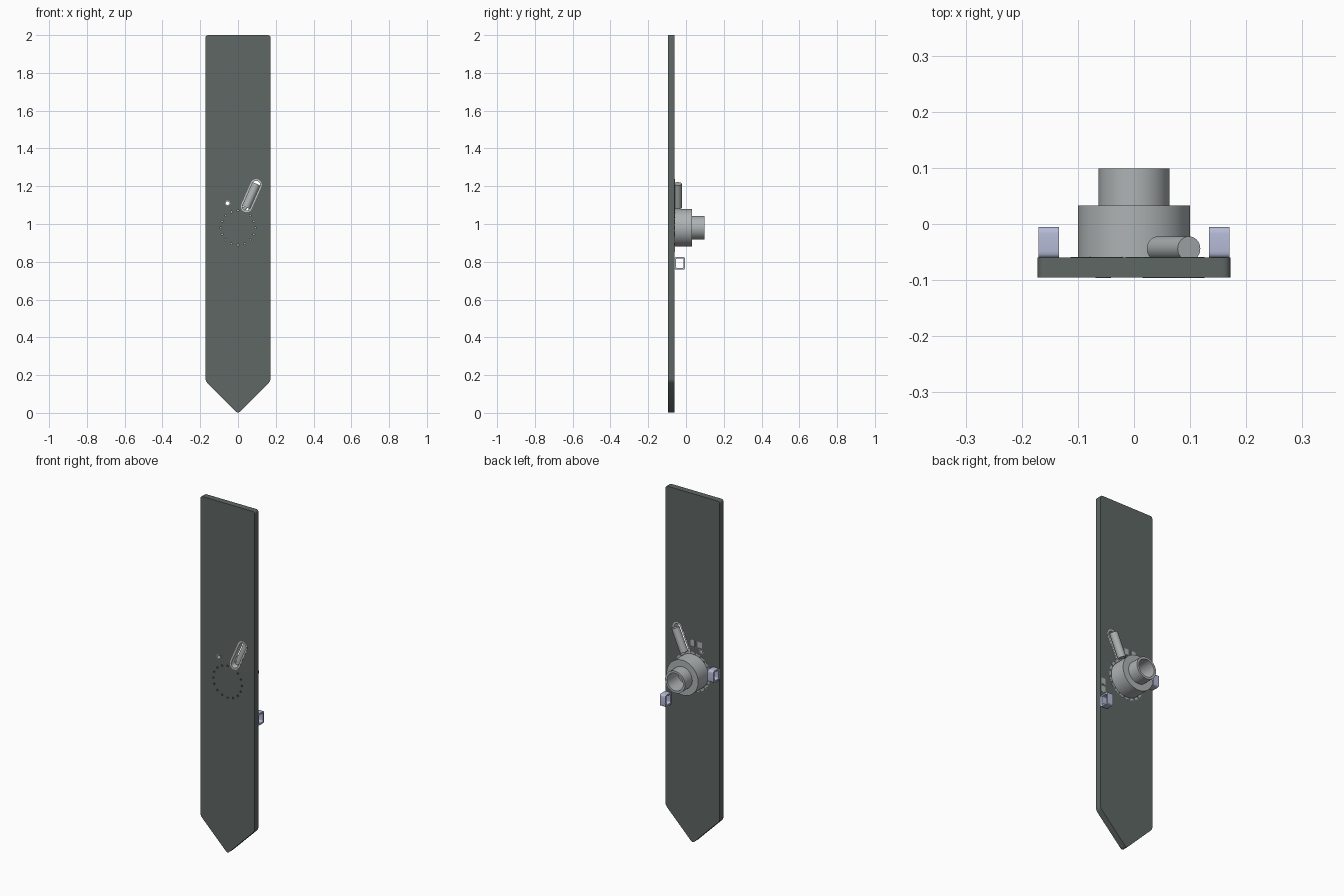
import bpy, bmesh
from math import sin, cos, pi, atan2, hypot
from mathutils import Vector

cube = bpy.data.objects.get("Cube")
if cube:
    bpy.data.objects.remove(cube)


def material(name, rgb):
    m = bpy.data.materials.new(name)
    m.use_nodes = True
    m.diffuse_color = (*rgb, 1)
    m.node_tree.nodes["Principled BSDF"].inputs["Base Color"].default_value = (*rgb, 1)
    return m


DARK = material("dark green grey", (0.112, 0.135, 0.128))
STEEL = material("steel grey", (0.42, 0.45, 0.455))
TRIM = material("light grey", (0.55, 0.56, 0.56))
LILAC = material("pale lilac", (0.47, 0.50, 0.68))


def finish(name, bm, mat, smooth=True):
    bmesh.ops.recalc_face_normals(bm, faces=bm.faces)
    mesh = bpy.data.meshes.new(name)
    bm.to_mesh(mesh)
    bm.free()
    mesh.materials.append(mat)
    obj = bpy.data.objects.new(name, mesh)
    bpy.context.collection.objects.link(obj)
    if smooth:
        bpy.ops.object.select_all(action='DESELECT')
        obj.select_set(True)
        bpy.context.view_layer.objects.active = obj
        bpy.ops.object.shade_smooth_by_angle(angle=0.6)


def extrude(bm, outer, lo, hi, inner=None, axis="y"):
    """Extrude a 2D outline, with an optional matching inner outline as a hole."""
    def loop(points, d):
        return [bm.verts.new((a, d, b) if axis == "y" else (d, a, b)) for a, b in points]

    def bridge(p, q):
        for i in range(len(p)):
            j = (i + 1) % len(p)
            bm.faces.new((p[i], p[j], q[j], q[i]))

    a, b = loop(outer, lo), loop(outer, hi)
    bridge(a, b)
    if inner:
        c, d = loop(inner, lo), loop(inner, hi)
        bridge(c, d)
        bridge(a, c)
        bridge(b, d)
    else:
        bm.faces.new(a)
        bm.faces.new(b)


def prism(name, outer, lo, hi, mat, inner=None, axis="y"):
    bm = bmesh.new()
    extrude(bm, outer, lo, hi, inner, axis)
    finish(name, bm, mat)


def circle(x, z, r, n=16):
    return [(x + r * cos(2 * pi * i / n), z + r * sin(2 * pi * i / n)) for i in range(n)]


def stadium(p, q, r, n=12):
    t = atan2(q[1] - p[1], q[0] - p[0])
    pts = []
    for c, start in ((q, t - pi / 2), (p, t + pi / 2)):
        pts += [(c[0] + r * cos(start + pi * i / n), c[1] + r * sin(start + pi * i / n))
                for i in range(n + 1)]
    return pts


def rounded(corners, radius, n=4):
    """Round each corner of an outline with a short curve."""
    pts = []
    for i, c in enumerate(corners):
        c = Vector(c)
        a = c + (Vector(corners[i - 1]) - c).normalized() * radius
        b = c + (Vector(corners[(i + 1) % len(corners)]) - c).normalized() * radius
        for k in range(n + 1):
            t = k / n
            pts.append(tuple(a * (1 - t) ** 2 + c * 2 * t * (1 - t) + b * t * t))
    return pts


def box_outline(u, v, w, h):
    return [(u - w / 2, v - h / 2), (u + w / 2, v - h / 2),
            (u + w / 2, v + h / 2), (u - w / 2, v + h / 2)]


FRONT, BACK, HUB_Z = -0.095, -0.06, 0.98
SLOT_LOW, SLOT_HIGH = (0.045, 1.092), (0.096, 1.208)
PIN = (-0.055, 1.11)

# Long pointed plate, with a slot, a pin hole and a ring of small holes
outlines = [rounded([(-0.172, 2), (-0.172, 0.168), (0, -0.004), (0.172, 0.168), (0.172, 2)], 0.015),
            stadium(SLOT_LOW, SLOT_HIGH, 0.03), circle(*PIN, 0.014)]
outlines += [circle(x, z, 0.005, 10) for x, z in circle(0, HUB_Z, 0.091)
             if hypot(x - SLOT_LOW[0], z - SLOT_LOW[1]) > 0.037]
bm = bmesh.new()
for outline in outlines:
    ring = [bm.verts.new((x, FRONT, z)) for x, z in outline]
    for i, v in enumerate(ring):
        bm.edges.new((ring[i - 1], v))
bmesh.ops.triangle_fill(bm, edges=bm.edges[:], use_beauty=True, normal=(0, -1, 0))
sheet = bmesh.ops.extrude_face_region(bm, geom=bm.faces[:], use_keep_orig=True)
bmesh.ops.translate(bm, vec=(0, BACK - FRONT, 0),
                    verts=[g for g in sheet["geom"] if isinstance(g, bmesh.types.BMVert)])
finish("plate", bm, DARK)

# Linings of the slot and pin hole
prism("slot_lining", stadium(SLOT_LOW, SLOT_HIGH, 0.03), FRONT - 0.001, BACK + 0.001,
      TRIM, stadium(SLOT_LOW, SLOT_HIGH, 0.021))
prism("pin_hole_lining", circle(*PIN, 0.014), FRONT - 0.001, BACK + 0.001,
      TRIM, circle(*PIN, 0.01))

# Slanted tube behind the slot
low = Vector((SLOT_LOW[0], -0.044, SLOT_LOW[1]))
high = Vector((SLOT_HIGH[0], -0.044, SLOT_HIGH[1]))
axis = high - low
bm = bmesh.new()
bmesh.ops.create_cone(bm, cap_ends=True, segments=32, radius1=0.022, radius2=0.022,
                      depth=axis.length + 0.01)
bmesh.ops.rotate(bm, verts=bm.verts, matrix=axis.to_track_quat('Z', 'Y').to_matrix())
bmesh.ops.translate(bm, verts=bm.verts, vec=(low + high) / 2)
finish("slanted_tube", bm, STEEL)

# Stepped hub with a hollow neck, turned about the front-to-back axis
profile = [(0, BACK), (0.1, BACK), (0.1, 0.033), (0.063, 0.033), (0.063, 0.099),
           (0.05, 0.099), (0.05, 0.0), (0, 0.0)]
bm = bmesh.new()
verts = [bm.verts.new((r, y, HUB_Z)) for r, y in profile]
edges = [bm.edges.new(pair) for pair in zip(verts, verts[1:])]
bmesh.ops.spin(bm, geom=verts + edges, cent=(0, 0, HUB_Z), axis=(0, 1, 0),
               angle=2 * pi, steps=64)
bmesh.ops.remove_doubles(bm, verts=bm.verts, dist=0.0001)
finish("hub", bm, STEEL)

# Flat marks around the hub
bm = bmesh.new()
for i in range(20):
    a, half = 2 * pi * i / 20, 0.11
    mark = [(r * cos(t), HUB_Z + r * sin(t)) for r, t in
            ((0.102, a - half), (0.114, a - half), (0.114, a + half), (0.102, a + half))]
    extrude(bm, mark, BACK - 0.002, BACK + 0.001)
finish("hub_marks", bm, STEEL, smooth=False)

# Small flat pads on the back
bm = bmesh.new()
for x, z in ((0.0, 1.145), (-0.046, 1.145), (0.152, 0.916), (0.152, 0.87)):
    extrude(bm, box_outline(x, z, 0.028, 0.034), BACK - 0.002, BACK + 0.001)
finish("back_pads", bm, STEEL, smooth=False)

# Strap loops at the two edges
for name, x, z in (("left_loop", 0.152, 0.792), ("right_loop", -0.152, 1.012)):
    prism(name, rounded(box_outline(-0.033, z, 0.056, 0.068), 0.012), x - 0.018, x + 0.018,
          LILAC, rounded(box_outline(-0.033, z, 0.038, 0.05), 0.006), "x")
